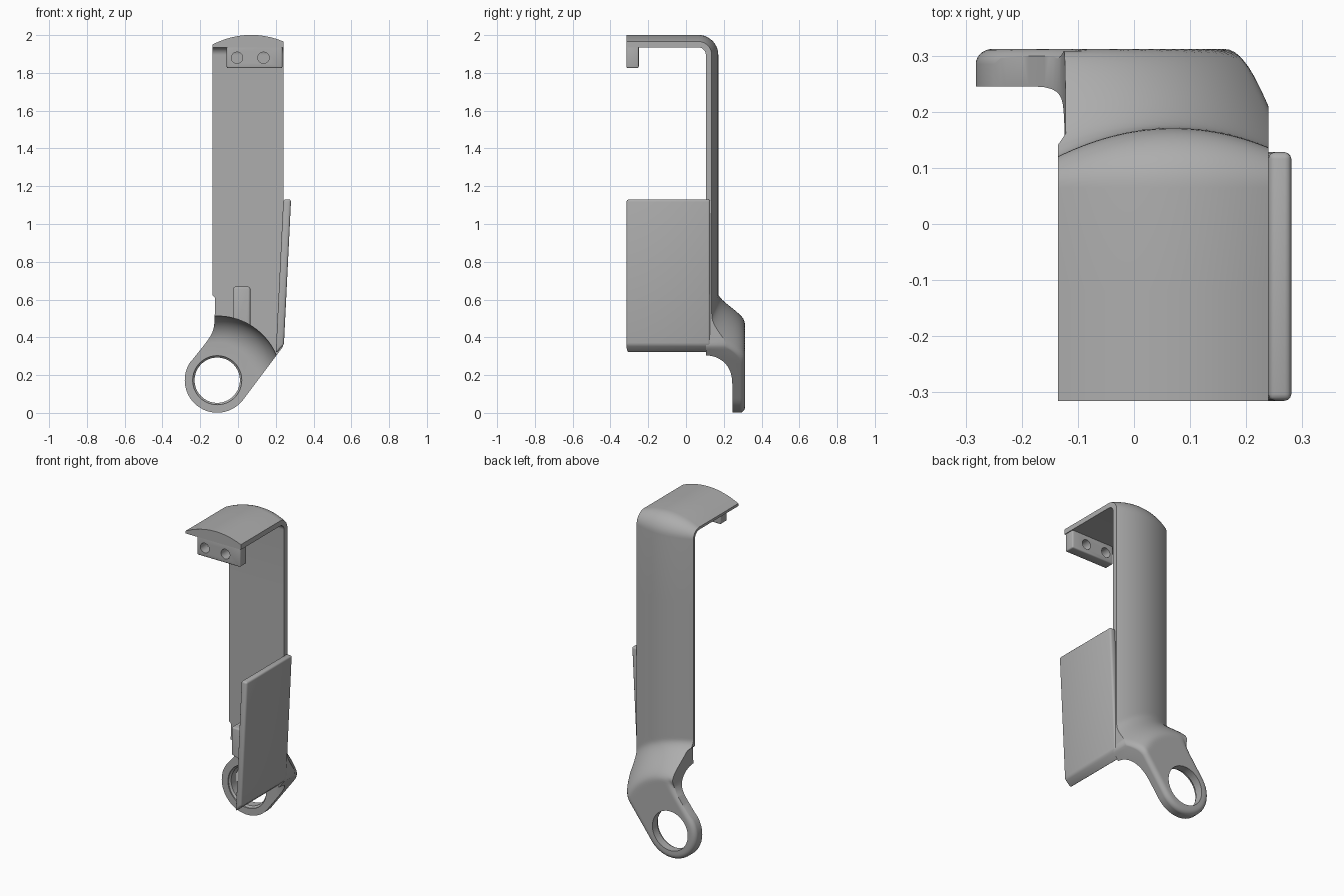
import bpy, bmesh, math
from math import sin, cos, pi, sqrt, hypot

cube = bpy.data.objects.get("Cube")
if cube:
    bpy.data.objects.remove(cube, do_unlink=True)

GREY = (0.42, 0.42, 0.42, 1)
mat = bpy.data.materials.new("plain grey")
mat.use_nodes = True
mat.diffuse_color = GREY
mat.node_tree.nodes["Principled BSDF"].inputs["Base Color"].default_value = GREY

RX, RZ, R = -0.11, 0.173, 0.172      # ring centre and radius
LEFT, RIGHT = -0.135, 0.24           # strap edges
INNER, TOP, FRONT = 0.105, 1.935, -0.315
BEND = 0.04


def clamp(v):
    return max(0.0, min(1.0, v))


def smooth(v):
    v = clamp(v)
    return v * v * (3 - 2 * v)


def finish(name, bm):
    bmesh.ops.recalc_face_normals(bm, faces=bm.faces)
    me = bpy.data.meshes.new(name)
    bm.to_mesh(me)
    bm.free()
    me.materials.append(mat)
    ob = bpy.data.objects.new(name, me)
    bpy.context.collection.objects.link(ob)
    return ob


def prism(name, xz, y0, y1, bevel=0.0):
    """Extrude an x-z outline along y, with rounded edges."""
    bm = bmesh.new()
    face = bm.faces.new([bm.verts.new((x, y0, z)) for x, z in xz])
    out = bmesh.ops.extrude_face_region(bm, geom=[face])
    for v in out["geom"]:
        if isinstance(v, bmesh.types.BMVert):
            v.co.y = y1
    if bevel:
        bmesh.ops.bevel(bm, geom=bm.edges[:], offset=bevel, segments=3,
                        profile=0.5, affect='EDGES')
    return finish(name, bm)


def box(name, x0, x1, y0, y1, z0, z1, bevel):
    return prism(name, [(x0, z0), (x1, z0), (x1, z1), (x0, z1)], y0, y1, bevel)


def lathe(name, profile, cx, cz, n=64):
    """Closed solid turned about a y-parallel axis from (radius, y) points."""
    bm = bmesh.new()
    rings = [[bm.verts.new((cx + r * cos(2 * pi * i / n), y, cz + r * sin(2 * pi * i / n)))
              for i in range(n)] for r, y in profile]
    for a, b in zip(rings, rings[1:]):
        for i in range(n):
            bm.faces.new((a[i], a[i - 1], b[i - 1], b[i]))
    bm.faces.new(rings[0])
    bm.faces.new(rings[-1])
    return finish(name, bm)


def cut(ob, cutters):
    bpy.context.view_layer.objects.active = ob
    for c in cutters:
        c.hide_render = True
        m = ob.modifiers.new("cut", 'BOOLEAN')
        m.operation, m.solver, m.object = 'DIFFERENCE', 'EXACT', c
        bpy.ops.object.modifier_apply(modifier=m.name)


def left_edge(z):
    if z < RZ + 0.6 * R:
        return RX - sqrt(max(0, R * R - (z - RZ) ** 2))
    line = RX - 0.8 * R + (z - RZ - 0.6 * R) * 0.75
    soft = 0.03                       # blends the slanted arm into the strap edge
    return 0.5 * (line + LEFT - sqrt((line - LEFT) ** 2 + soft ** 2)) \
        + 0.5 * soft * smooth((z - RZ) / 0.3) if z < 0.62 else LEFT


def right_edge(z):
    if z < RZ - 0.6 * R:
        return RX + sqrt(max(0, R * R - (z - RZ) ** 2))
    return min(RIGHT, RX + 0.8 * R + (z - RZ + 0.6 * R) * 0.75)


def thickness(x, z):
    """Crowned strap that swells backwards into the ring arm."""
    strap = 0.066 - 1.2 * (x - 0.07) ** 2
    r = hypot(x - RX, z - RZ)
    t = strap + (0.207 - strap) * (1 - smooth((r - 0.3) / 0.19))
    along = max(0, (x - RX) * 0.6 + (z - RZ) * 0.8)
    d = R - hypot(x - RX - along * 0.6, z - RZ - along * 0.8)
    k = 1 - clamp(d / 0.03)
    return t - 0.027 * (1 - sqrt(1 - k * k)) * smooth((0.5 - z) / 0.12)


# Strap, top hook and ring arm as one swept body: rows of (y, z, normal y, normal z)
rows = [(INNER, RZ - R * cos(0.05 + (pi / 2 - 0.05) * i / 16), 1, 0) for i in range(17)]
rows += [(INNER, RZ + 0.5 * i / 40, 1, 0) for i in range(1, 41)]
rows += [(INNER, z, 1, 0) for z in (0.9, 1.125, 1.5, TOP - BEND)]
for i in range(1, 11):
    a = pi / 2 * i / 10
    rows.append((INNER - BEND + BEND * cos(a), TOP - BEND + BEND * sin(a), cos(a), sin(a)))
rows += [(-0.12, TOP, 0, 1), (FRONT, TOP, 0, 1)]

COLS = 36
bm = bmesh.new()
inner, outer = [], []
for y, z, ny, nz in rows:
    a, b = left_edge(z), right_edge(z)
    ri, ro = [], []
    for j in range(COLS + 1):
        x = a + (b - a) * (1 - cos(pi * j / COLS)) / 2
        t = thickness(x, z)
        ri.append(bm.verts.new((x, y, z)))
        ro.append(bm.verts.new((x, y + ny * t, z + nz * t)))
    inner.append(ri)
    outer.append(ro)
for sheet in (inner, outer):
    for p, q in zip(sheet, sheet[1:]):
        for j in range(COLS):
            bm.faces.new((p[j], p[j + 1], q[j + 1], q[j]))
for i in range(len(rows) - 1):
    for j in (0, COLS):
        bm.faces.new((inner[i][j], inner[i + 1][j], outer[i + 1][j], outer[i][j]))
for i in (0, -1):
    for j in range(COLS):
        bm.faces.new((inner[i][j], inner[i][j + 1], outer[i][j + 1], outer[i][j]))
body = finish("strap_body", bm)

# Scooped recess in front of the ring, and the ring hole
scoop = [(0.34, -0.5), (0.34, INNER)]
scoop += [(0.2 + 0.14 * cos(pi / 2 * i / 12), INNER + 0.14 * sin(pi / 2 * i / 12))
          for i in range(1, 13)]
recess = lathe("recess_cutter", scoop, RX, RZ, 96)
bore = lathe("ring_cutter", [(0.13, 0.2), (0.13, 0.252), (0.12, 0.262), (0.12, 0.5)], RX, RZ)
cut(body, [recess, bore])

# Small locating rib on the inner face
rib = box("inner_rib", -0.025, 0.065, -0.03, INNER + 0.01, 0.4, 0.668, 0.01)
cut(rib, [recess])

# Leaning side panel
panel = prism("side_panel", [(0.2, 0.315), (0.243, 0.36), (0.281, 1.13), (0.24, 1.13)],
              FRONT, 0.128, 0.012)

# Front lip with two screw holes
lip = box("front_lip", -0.06, 0.235, FRONT, -0.25, 1.825, 1.958, 0.008)
holes = [lathe("hole_cutter", [(0.03, -0.5), (0.03, 0.0)], x, 1.88, 32)
         for x in (-0.005, 0.135)]
cut(lip, holes)

for c in [recess, bore] + holes:
    bpy.data.objects.remove(c, do_unlink=True)

for ob in (body, rib, panel, lip):
    bpy.ops.object.select_all(action='DESELECT')
    ob.select_set(True)
    bpy.context.view_layer.objects.active = ob
    bpy.ops.object.shade_smooth_by_angle(angle=math.radians(35))
